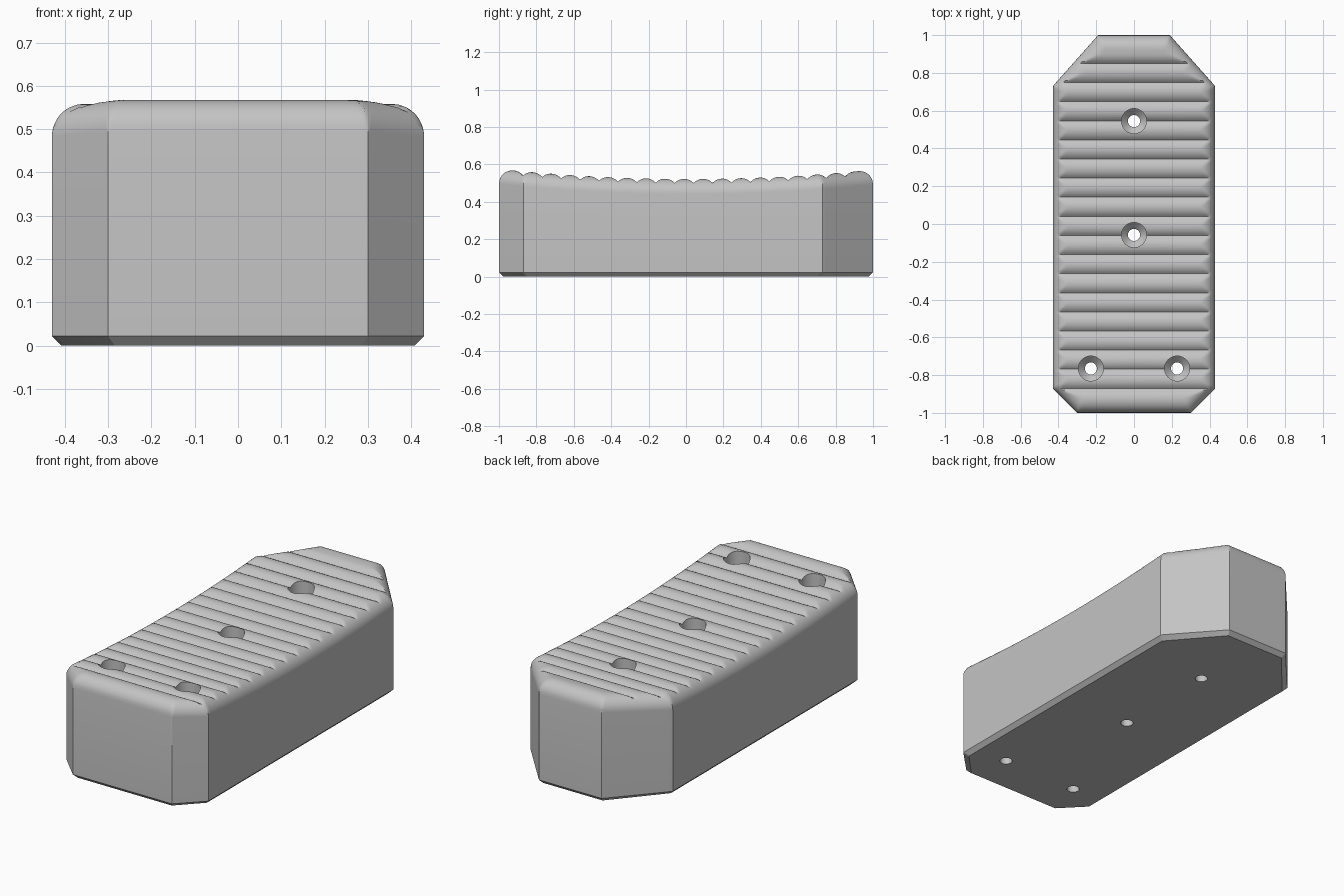
import bpy, bmesh
from math import sqrt, sin, cos, pi, floor
from mathutils import Matrix

if "Cube" in bpy.data.objects:
    bpy.data.objects.remove(bpy.data.objects["Cube"])

HALF_W = 0.43                         # half width of the block
FRONT_Y, FRONT_X = -0.87, 0.30        # front corner cuts
BACK_Y, BACK_X = 0.73, 0.19           # back corner cuts
R = 0.08                              # rounded top edge
CUSP0, CUSP1, RIDGES = -0.87, 0.85, 17
PITCH = (CUSP1 - CUSP0) / RIDGES
SAG = 0.022                           # groove depth
BASE_Z = 0.022                        # bottom chamfer

grey = bpy.data.materials.new("Grey")
grey.use_nodes = True
colour = (0.55, 0.55, 0.55, 1)
grey.diffuse_color = colour
grey.node_tree.nodes["Principled BSDF"].inputs["Base Color"].default_value = colour


def half_width(y):
    if y < FRONT_Y:
        return FRONT_X + (HALF_W - FRONT_X) * (y + 1) / (FRONT_Y + 1)
    if y > BACK_Y:
        return BACK_X + (HALF_W - BACK_X) * (1 - y) / (1 - BACK_Y)
    return HALF_W


def saddle(y):
    return 0.522 + 0.051 * (y - 0.02) ** 2


def edge_distance(x, y):
    """Distance to the nearest wall of the outline."""
    x = abs(x)
    d = [HALF_W - x, y + 1, 1 - y]
    for cx, cy, end in ((FRONT_X, FRONT_Y, -1), (BACK_X, BACK_Y, 1)):
        run, rise = HALF_W - cx, abs(end - cy)
        d.append(((HALF_W - x) * rise + (cy - y) * end * run) / sqrt(run * run + rise * rise))
    return max(0, min(d))


def top_z(x, y):
    """Saddle surface with scalloped ridges and a rounded rim."""
    inset = max(0, R - edge_distance(x, y))
    drop = R - sqrt(max(0, R * R - inset * inset))
    if CUSP0 - PITCH / 2 < y < CUSP1 + PITCH / 2:
        t = (y - CUSP0) / PITCH
        off = (t - floor(t) - 0.5) * PITCH
        r = (PITCH ** 2 / 4 + SAG ** 2) / (2 * SAG)
        drop = max(drop, r - sqrt(r * r - off * off))
    return saddle(y) - drop


# Block: top surface rows, then walls and chamfered base
steps = 12
rim = [R * (1 - cos(pi / 2 * i / steps)) for i in range(steps + 1)]
rows = {round(-1 + d, 4) for d in rim} | {round(1 - d, 4) for d in rim}
rows |= {round(CUSP0 + PITCH * i / 10, 4) for i in range(-5, RIDGES * 10 + 6)}
rows |= {BACK_Y}
ys = [-1.0]
for y in sorted(rows):
    if y - ys[-1] > 0.0015:
        ys.append(y)
ys[-1] = 1.0
insets = rim + [0.095, 0.115]

bm = bmesh.new()
grid = []
for y in ys:
    w = half_width(y)
    xs = [d - w for d in insets] + [0] + [w - d for d in reversed(insets)]
    grid.append([bm.verts.new((x, y, top_z(x, y))) for x in xs])
for a, b in zip(grid, grid[1:]):
    for i in range(len(a) - 1):
        bm.faces.new((a[i], a[i + 1], b[i + 1], b[i]))


def extrude_rim(edges, place):
    new = bmesh.ops.extrude_edge_only(bm, edges=edges)["geom"]
    for v in (g for g in new if isinstance(g, bmesh.types.BMVert)):
        place(v.co)
    return [g for g in new if isinstance(g, bmesh.types.BMEdge)]


def to_wall_foot(co):
    co.z = BASE_Z


def to_base(co):
    co.x *= 1 - BASE_Z / HALF_W
    co.y *= 1 - BASE_Z
    co.z = 0


loop = extrude_rim([e for e in bm.edges if e.is_boundary], to_wall_foot)
loop = extrude_rim(loop, to_base)
bmesh.ops.contextual_create(bm, geom=[e for e in bm.edges if e.is_boundary])
bmesh.ops.recalc_face_normals(bm, faces=bm.faces)


def add_object(name, bm):
    mesh = bpy.data.meshes.new(name)
    bm.to_mesh(mesh)
    bm.free()
    mesh.materials.append(grey)
    obj = bpy.data.objects.new(name, mesh)
    bpy.context.collection.objects.link(obj)
    return obj


block = add_object("ridged_block", bm)

# Countersunk screw holes
cut = bmesh.new()
sides = 40
for x, y in ((0, 0.545), (0, -0.058), (-0.228, -0.765), (0.228, -0.765)):
    z = saddle(y)
    profile = ((0.032, -0.1), (0.032, z - 0.115), (0.066, z - 0.08), (0.066, 0.8))
    rings = [[cut.verts.new((x + r * cos(2 * pi * i / sides), y + r * sin(2 * pi * i / sides), h))
              for i in range(sides)] for r, h in profile]
    for a, b in zip(rings, rings[1:]):
        for i in range(sides):
            j = (i + 1) % sides
            cut.faces.new((a[i], a[j], b[j], b[i]))
    cut.faces.new(rings[0][::-1])
    cut.faces.new(rings[-1])
cutter = add_object("hole_cutter", cut)
cutter.hide_render = True

mod = block.modifiers.new("holes", 'BOOLEAN')
mod.operation = 'DIFFERENCE'
mod.solver = 'EXACT'
mod.object = cutter
bpy.ops.object.select_all(action='DESELECT')
block.select_set(True)
bpy.context.view_layer.objects.active = block
bpy.ops.object.modifier_apply(modifier=mod.name)
bpy.data.objects.remove(cutter)
bpy.ops.object.shade_smooth_by_angle(angle=pi / 6)
